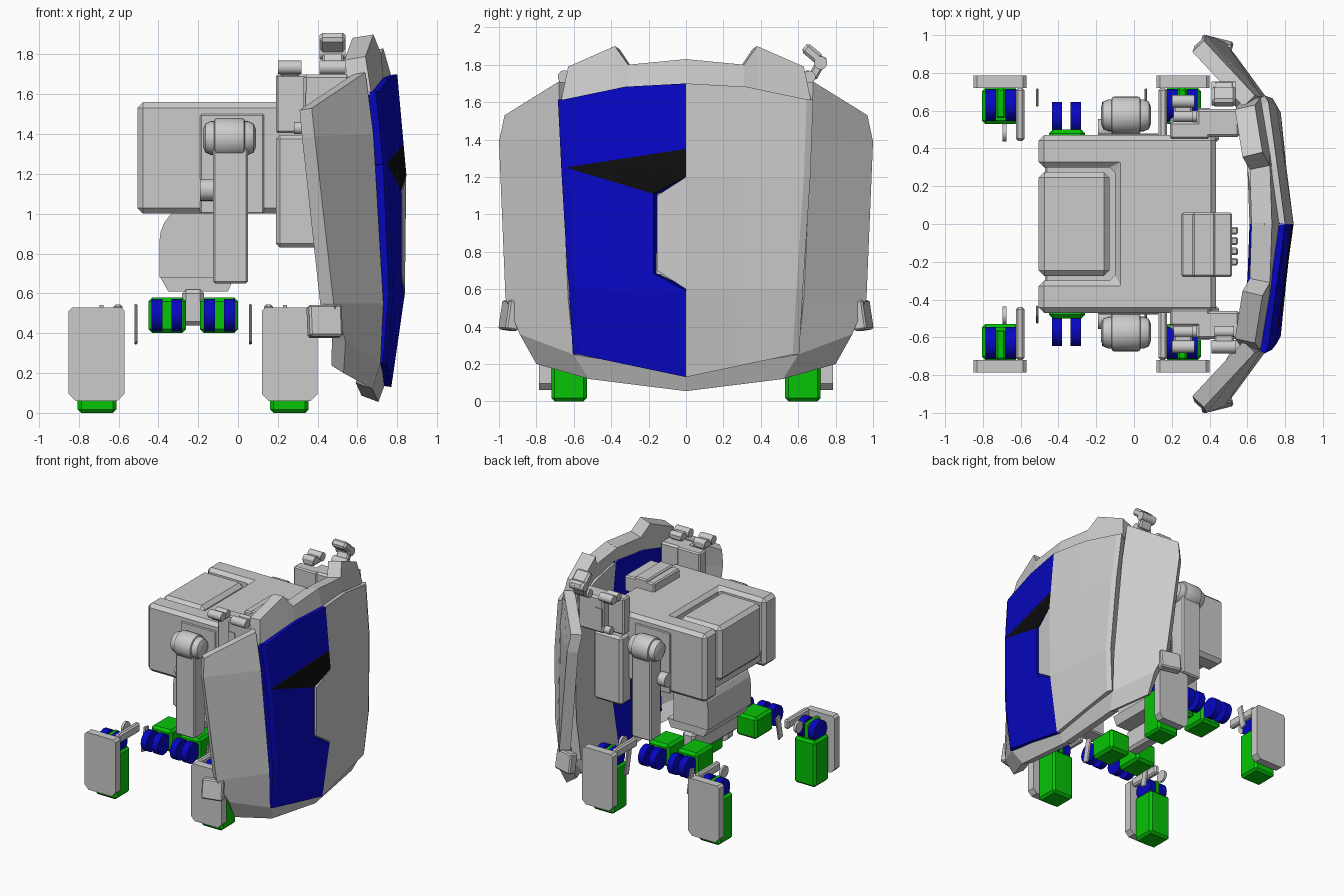
import bpy, bmesh, math
from mathutils import Vector, Matrix

if "Cube" in bpy.data.objects:
    bpy.data.objects.remove(bpy.data.objects["Cube"])


def material(name, rgb):
    m = bpy.data.materials.new(name)
    m.use_nodes = True
    m.diffuse_color = (*rgb, 1)
    m.node_tree.nodes["Principled BSDF"].inputs["Base Color"].default_value = (*rgb, 1)
    return m


GREY = material("light grey", (0.6, 0.6, 0.6))
BLUE = material("deep blue", (0.002, 0.002, 0.55))
GREEN = material("bright green", (0.002, 0.55, 0.002))
BLACK = material("black", (0.004, 0.004, 0.004))


def finish(bm, name, *mats):
    me = bpy.data.meshes.new(name)
    bm.to_mesh(me)
    bm.free()
    ob = bpy.data.objects.new(name, me)
    for m in mats:
        me.materials.append(m)
    bpy.context.collection.objects.link(ob)
    return ob


def box(name, x, y, z, mat=GREY, bevel=0.015, tilt=0.0, turn=0.0):
    """Chamfered box from three (min, max) ranges, tilted about x and turned about z."""
    bm = bmesh.new()
    bmesh.ops.create_cube(bm, size=1)
    size = [abs(r[1] - r[0]) for r in (x, y, z)]
    bmesh.ops.scale(bm, vec=size, verts=bm.verts)
    if bevel:
        bmesh.ops.bevel(bm, geom=bm.edges[:], offset=bevel, segments=1, affect='EDGES')
    mid = Vector([(r[0] + r[1]) / 2 for r in (x, y, z)])
    bm.transform(Matrix.Translation(mid) @ Matrix.Rotation(turn, 4, 'Z') @ Matrix.Rotation(tilt, 4, 'X'))
    return finish(bm, name, mat)


def rod(name, x, y, z, r, mat=GREY, bevel=0.0, sides=24):
    """Cylinder along x."""
    bm = bmesh.new()
    bmesh.ops.create_cone(bm, cap_ends=True, segments=sides, radius1=r, radius2=r, depth=abs(x[1] - x[0]))
    if bevel:
        rims = [e for e in bm.edges if abs(e.verts[0].co.z - e.verts[1].co.z) < 1e-5]
        bmesh.ops.bevel(bm, geom=rims, offset=bevel, segments=2, affect='EDGES', profile=0.5)
    bm.transform(Matrix.Translation(((x[0] + x[1]) / 2, y, z)) @ Matrix.Rotation(math.pi / 2, 4, 'Y'))
    ob = finish(bm, name, mat)
    bpy.ops.object.select_all(action='DESELECT')
    bpy.context.view_layer.objects.active = ob
    ob.select_set(True)
    bpy.ops.object.shade_smooth_by_angle(angle=math.radians(35))
    return ob


def prism(name, outline, lo, hi, upright=False, bevel=0.0):
    """Extrude an x-z outline along y, or an x-y outline upward."""
    bm = bmesh.new()
    f = bm.faces.new([bm.verts.new((a, b, lo) if upright else (a, lo, b)) for a, b in outline])
    new = bmesh.ops.extrude_face_region(bm, geom=[f])["geom"]
    step = (0, 0, hi - lo) if upright else (0, hi - lo, 0)
    bmesh.ops.translate(bm, vec=step, verts=[v for v in new if isinstance(v, bmesh.types.BMVert)])
    bmesh.ops.recalc_face_normals(bm, faces=bm.faces[:])
    if bevel:
        bmesh.ops.bevel(bm, geom=bm.edges[:], offset=bevel, segments=1, affect='EDGES')
    return finish(bm, name, GREY)


def shell(name, strips, thickness, mats, paint=None):
    """Plate from strips of point rows, facing +x and thickened inward."""
    bm = bmesh.new()
    for strip in strips:
        rows = [[bm.verts.new(p) for p in row] for row in strip]
        for i, (a, b) in enumerate(zip(rows, rows[1:])):
            for j in range(len(a) - 1):
                f = bm.faces.new((a[j], a[j + 1], b[j + 1], b[j]))
                f.normal_update()
                if f.normal.x < 0:
                    f.normal_flip()
                f.material_index = paint(i, j) if paint else 0
    bmesh.ops.remove_doubles(bm, verts=bm.verts[:], dist=0.001)
    ob = finish(bm, name, *mats)
    mod = ob.modifiers.new("thickness", 'SOLIDIFY')
    mod.thickness, mod.offset = thickness, -1
    mod.material_offset = mod.material_offset_rim = len(mats) - 1
    return ob


def lerp_profile(z, pts):
    for (z0, a), (z1, b) in zip(pts, pts[1:]):
        if z <= z1:
            return a + (b - a) * (z - z0) / (z1 - z0)
    return pts[-1][1]


def face_point(y, z):
    """Point on the faceted front of the shield."""
    ridge = lerp_profile(z, [(0.13, 0.77), (0.6, 0.838), (1.2, 0.845), (1.7, 0.80)])
    edge = lerp_profile(z, [(0.25, 0.74), (0.6, 0.77), (1.15, 0.755), (1.61, 0.71)])
    return Vector((ridge + (edge - ridge) * min(abs(y) / 0.66, 1), y, z))


def face_row(inner, outer, lift=0.0):
    """Row across one shield half, ending in a chamfered border."""
    mid = face_point((inner[0] + outer[0]) / 2, (inner[1] + outer[1]) / 2 + lift)
    rim = face_point(*outer)
    chamfer = Vector((-0.02, math.copysign(0.035, outer[0]), 0))
    return [face_point(*inner), mid, rim, rim + chamfer]


# Shield face: blue half with black eye, grey half with a central tab
blue_rows = [((0, 1.70), (-0.65, 1.615), 0.025), ((0, 1.35), (-0.632, 1.253)), ((0, 1.20), (-0.632, 1.25)),
             ((-0.175, 1.11), (-0.632, 1.247)), ((-0.175, 0.685), (-0.60, 0.7)),
             ((0, 0.59), (-0.59, 0.6)), ((0, 0.13), (-0.57, 0.25))]
grey_rows = [((0, 1.70), (0.645, 1.615), 0.025), ((0, 1.20), (0.63, 1.2)),
             ((0, 0.60), (0.59, 0.6)), ((0, 0.13), (0.57, 0.25))]
tab_rows = [[face_point(-0.155, 1.10), face_point(0, 1.20)], [face_point(-0.155, 0.70), face_point(0, 0.60)]]
shell("shield_blue_half", [[face_row(*r) for r in blue_rows]], 0.16, [BLACK, BLUE],
      lambda i, j: 0 if i in (1, 2) and j < 2 else 1)
shell("shield_grey_half", [[face_row(*r) for r in grey_rows], tab_rows], 0.16, [GREY])

for s, side in ((1, "back"), (-1, "front")):
    def pts(rows):
        return [[(x, s * y, z) for x, y, z in row] for row in rows]
    # Swept wing with its lower lip
    wing = [((0.64, 0.68, 1.71), (0.37, 0.97, 1.53)), ((0.68, 0.67, 1.4), (0.385, 1.0, 1.39)),
            ((0.73, 0.63, 0.55), (0.48, 0.965, 0.55)), ((0.715, 0.6, 0.25), (0.54, 0.89, 0.36)),
            ((0.675, 0.52, 0.12), (0.53, 0.8, 0.2))]
    shell("shield_wing_" + side, [pts(wing)], 0.085, [GREY])
    # Crown with a raised horn, and chin
    crown = [((0.73, 0, 1.83), (0.77, 0, 1.69)), ((0.72, 0.31, 1.80), (0.73, 0.31, 1.66)),
             ((0.68, 0.38, 1.90), (0.72, 0.38, 1.65)), ((0.64, 0.63, 1.79), (0.67, 0.67, 1.6))]
    shell("shield_crown_" + side, [pts(crown)], 0.11, [GREY])
    chin = [((0.74, 0, 0.15), (0.705, 0, 0.055)), ((0.715, 0.6, 0.25), (0.675, 0.52, 0.12))]
    shell("shield_chin_" + side, [pts(chin)], 0.09, [GREY])
    box("wing_clip_" + side, (0.35, 0.52), (s * 0.905, s * 0.975), (0.38, 0.54), bevel=0.01, tilt=s * 0.15, turn=-s * 0.25)

    # Side housing between body and shield
    box("housing_lower_" + side, (0.19, 0.45), (s * 0.43, s * 0.57), (0.83, 1.395), bevel=0.02)
    box("housing_upper_" + side, (0.19, 0.40), (s * 0.45, s * 0.54), (1.405, 1.70), bevel=0.01)
    box("housing_outer_" + side, (0.33, 0.56), (s * 0.46, s * 0.61), (1.405, 1.70), bevel=0.015)
    box("housing_latch_" + side, (0.34, 0.40), (s * 0.60, s * 0.615), (1.46, 1.61), bevel=0)
    rod("housing_pin_" + side, (0.28, 0.34), s * 0.57, 1.43, 0.03)

    # Inner hinge on the housing
    rod("inner_hinge_pin_" + side, (0.20, 0.32), s * 0.65, 1.735, 0.034)
    rod("inner_hinge_barrel_" + side, (0.21, 0.31), s * 0.57, 1.73, 0.03)
    box("inner_hinge_leaf_" + side, (0.21, 0.31), (s * 0.54, s * 0.66), (1.69, 1.745), bevel=0.01)

    # Shoulder joint and hanging arm
    rod("shoulder_" + side, (-0.175, 0.09), s * 0.575, 1.38, 0.085, bevel=0.04)
    rod("shoulder_sleeve_" + side, (-0.12, 0.035), s * 0.575, 1.38, 0.1, bevel=0.015)
    box("arm_" + side, (-0.125, 0.05), (s * 0.50, s * 0.64), (0.65, 1.36), bevel=0.01)
    rod("arm_stub_" + side, (-0.19, -0.12), s * 0.5, 1.12, 0.055)
    box("body_side_pad_" + side, (-0.19, 0.13), (s * 0.46, s * 0.48), (1.0, 1.50), bevel=0.006)

# Outer hinges: raised at the back, folded at the front
rod("outer_hinge_pin_back", (0.41, 0.54), 0.66, 1.735, 0.033)
box("outer_hinge_leaf_back", (0.425, 0.53), (0.68, 0.73), (1.72, 1.85), bevel=0.01, tilt=-0.5)
rod("outer_hinge_tip_back", (0.41, 0.54), 0.72, 1.81, 0.035)
box("outer_hinge_cap_back", (0.41, 0.54), (0.62, 0.73), (1.83, 1.89), bevel=0.015, tilt=-0.7)
rod("outer_hinge_pin_front", (0.41, 0.54), -0.65, 1.735, 0.035)
rod("outer_hinge_barrel_front", (0.425, 0.53), -0.57, 1.73, 0.03)
box("outer_hinge_leaf_front", (0.425, 0.53), (-0.66, -0.54), (1.70, 1.75), bevel=0.01)

# Body notched at the rear around a compartment, with a unit on top
prism("body", [(-0.505, 0.47), (-0.505, 0.30), (-0.10, 0.30), (-0.10, -0.30), (-0.505, -0.30), (-0.505, -0.47),
               (0.435, -0.47), (0.435, 0.47)], 1.0, 1.56, upright=True, bevel=0.028)
box("rear_compartment", (-0.505, -0.13), (-0.275, 0.275), (1.10, 1.55), bevel=0.03)
box("rear_floor", (-0.47, -0.08), (-0.31, 0.31), (1.04, 1.14), bevel=0.01)
box("top_unit", (0.25, 0.52), (-0.28, 0.06), (1.50, 1.63), bevel=0.01)
box("top_unit_ridge", (0.31, 0.43), (-0.28, 0.06), (1.60, 1.645), bevel=0.01)
for i in range(4):
    box("top_unit_knob", (0.51, 0.55), (-0.22 + i * 0.055, -0.18 + i * 0.055), (1.53, 1.60), bevel=0.008)

# Rounded hood and hub below the body
arc = [(-0.21 - 0.185 * math.cos(math.radians(a)), 0.86 + 0.19 * math.sin(math.radians(a))) for a in range(0, 91, 15)]
prism("rear_hood", [(-0.395, 0.68)] + arc + [(-0.08, 1.05), (-0.08, 0.68)], -0.28, 0.28)
prism("hub_base", [(-0.39, 0.68), (-0.35, 0.61), (-0.05, 0.61), (-0.02, 0.68)], -0.27, 0.27)
box("hub", (-0.28, -0.17), (-0.3, 0.3), (0.44, 0.62), bevel=0.02)

# Four legs, mirrored about the hub
HUB = -0.225
for sx, end in ((-1, "rear"), (1, "shield")):
    for s, side in ((1, "back"), (-1, "front")):
        tag = "_" + end + "_" + side

        def xr(a, b):
            return tuple(sorted((HUB + sx * a, HUB + sx * b)))

        box("leg_root" + tag, xr(0.035, 0.225), (s * 0.27, s * 0.5), (0.40, 0.58), GREEN, 0.02)
        for a in (0.055, 0.155):
            rod("hip_disc" + tag, xr(a, a + 0.055), s * 0.565, 0.49, 0.082, BLUE)
        # Thin link plates and the bar that carries the foot
        link_y = 0.67 if s > 0 else 0.48
        box("link_plate" + tag, xr(0.28, 0.295), (s * link_y - 0.03, s * link_y + 0.03), (0.345, 0.545),
            bevel=0.006, tilt=s * 0.2)
        box("link_bar" + tag, xr(0.355, 0.40), (s * 0.44, s * 0.72), (0.47, 0.545), bevel=0.012)
        rod("link_end" + tag, xr(0.45, 0.47), s * 0.485, 0.495, 0.048)
        # Foot, knuckles and chamfered guard plate
        box("foot" + tag, xr(0.385, 0.58), (s * 0.53, s * 0.72), (0.0, 0.38), GREEN, 0.018)
        for a in (0.40, 0.505):
            rod("ankle_disc" + tag, xr(a, a + 0.055), s * 0.63, 0.43, 0.085, BLUE)
        box("ankle_core" + tag, xr(0.455, 0.505), (s * 0.56, s * 0.72), (0.36, 0.50), GREEN, 0.01)
        x0, x1 = xr(0.345, 0.625)
        c = 0.035
        prism("leg_guard" + tag, [(x0 + c, 0.06), (x1 - c, 0.06), (x1, 0.06 + c), (x1, 0.53 - c / 2), (x1 - c / 2, 0.53),
                                  (x0 + c / 2, 0.53), (x0, 0.53 - c / 2), (x0, 0.06 + c)], s * 0.72, s * 0.785)
